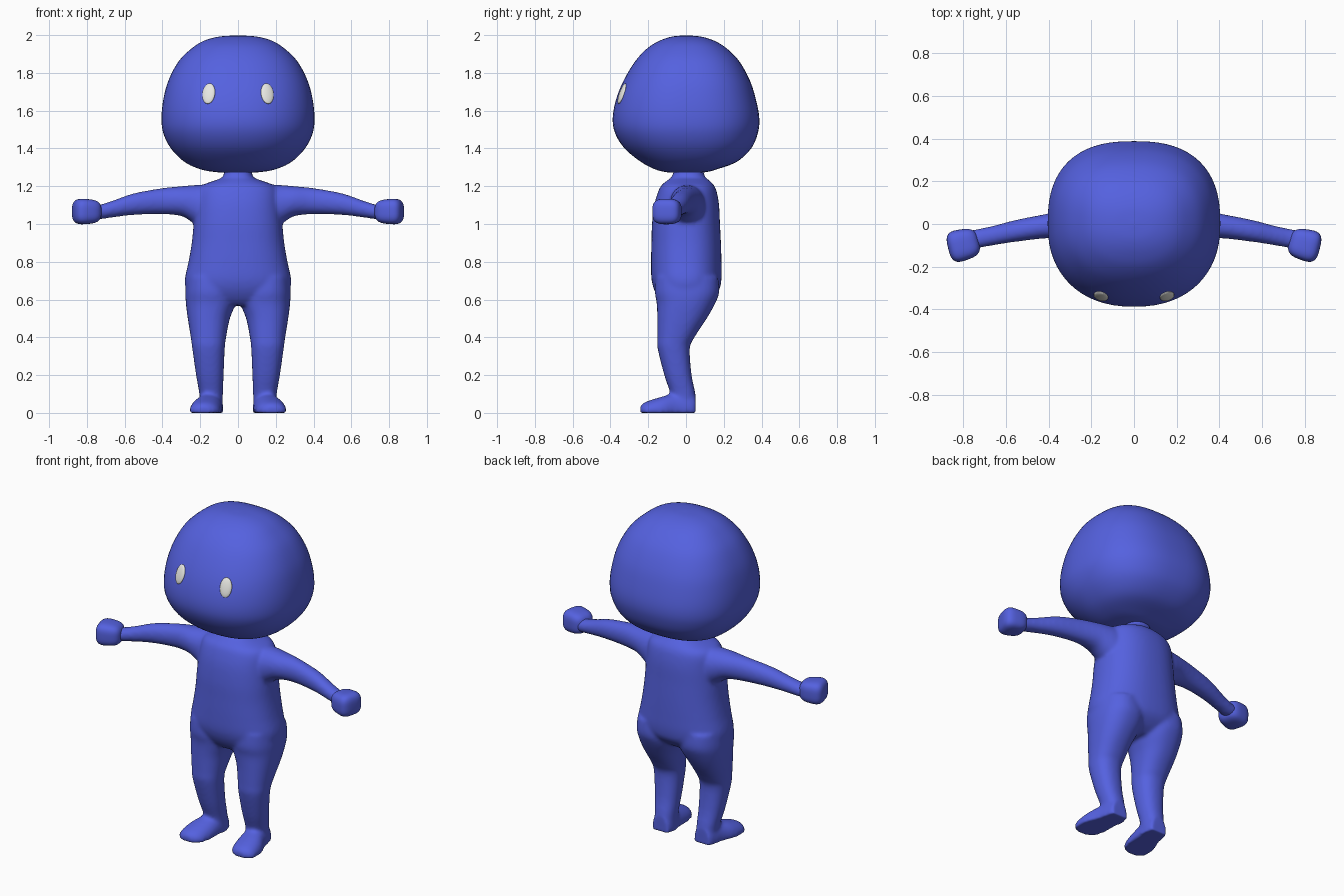
import bpy, bmesh, math
from mathutils import Vector, Matrix
from mathutils.bvhtree import BVHTree

if "Cube" in bpy.data.objects:
    bpy.data.objects.remove(bpy.data.objects["Cube"])


def material(name, rgb):
    m = bpy.data.materials.new(name)
    m.diffuse_color = (*rgb, 1)
    m.use_nodes = True
    m.node_tree.nodes["Principled BSDF"].inputs["Base Color"].default_value = m.diffuse_color
    return m


BLUE = material("blue skin", (0.09, 0.12, 0.74))
WHITE = material("eye white", (0.8, 0.8, 0.76))


def smooth_rows(rows, steps=5):
    """Catmull-Rom interpolation through the section rows."""
    pts = [Vector(r) for r in rows]
    out = []
    for i in range(len(pts) - 1):
        a, b = pts[max(i - 1, 0)], pts[i]
        c, d = pts[i + 1], pts[min(i + 2, len(pts) - 1)]
        for k in range(steps):
            t = k / steps
            out.append(0.5 * (2 * b + (c - a) * t + (2 * a - 5 * b + 4 * c - d) * t * t
                              + (3 * b - a - 3 * c + d) * t ** 3))
    return out + [pts[-1]]


def loft(bm, rows, place, e_neg=2.3, e_pos=2.3, n=48):
    """Rows are (t, u min, u max, v min, v max) rounded sections; place maps (t, u, v) to a point."""
    rings = []
    for t, u0, u1, v0, v1 in smooth_rows(rows):
        ring = []
        for i in range(n):
            c, s = (f(math.tau * i / n) for f in (math.cos, math.sin))
            e = 2 / (e_neg if s < 0 else e_pos)
            u = (u0 + u1) / 2 + (u1 - u0) / 2 * math.copysign(abs(c) ** e, c)
            v = (v0 + v1) / 2 + (v1 - v0) / 2 * math.copysign(abs(s) ** e, s)
            ring.append(bm.verts.new(place(t, u, v)))
        rings.append(ring)
    for a, b in zip(rings, rings[1:]):
        for i in range(n):
            j = (i + 1) % n
            bm.faces.new((a[i], a[j], b[j], b[i]))
    bm.faces.new(rings[0])
    bm.faces.new(rings[-1])


def finish(bm, name, mat):
    bmesh.ops.recalc_face_normals(bm, faces=bm.faces)
    for f in bm.faces:
        f.smooth = True
    me = bpy.data.meshes.new(name)
    bm.to_mesh(me)
    bm.free()
    me.materials.append(mat)
    ob = bpy.data.objects.new(name, me)
    bpy.context.collection.objects.link(ob)
    return ob


# Head: broad rounded block, fuller at the back
head_rows = [(1.27, .01, -.01, .01), (1.274, .11, -.10, .10), (1.29, .20, -.165, .165),
             (1.33, .285, -.24, .27), (1.40, .355, -.325, .345), (1.48, .395, -.375, .38),
             (1.56, .405, -.388, .388), (1.66, .395, -.37, .37), (1.76, .368, -.33, .338),
             (1.86, .315, -.27, .283), (1.93, .245, -.205, .215), (1.97, .18, -.14, .15),
             (1.992, .10, -.075, .08), (1.998, .01, -.01, .01)]
bm = bmesh.new()
loft(bm, [(z, -w, w, a, b) for z, w, a, b in head_rows],
     lambda t, u, v: (u, v, t), 2.25, 2.5, 64)
bmesh.ops.recalc_face_normals(bm, faces=bm.faces)
surface = BVHTree.FromBMesh(bm)
finish(bm, "head", BLUE)

# Eyes: shallow ovals set into the face
for side, name in ((-1, "eye_right"), (1, "eye_left")):
    hit, normal, _, _ = surface.ray_cast(Vector((side * .155, -1, 1.69)), Vector((0, 1, 0)))
    if normal.y > 0:
        normal = -normal
    bm = bmesh.new()
    bmesh.ops.create_uvsphere(bm, u_segments=24, v_segments=16, radius=1)
    turn = normal.to_track_quat('-Y', 'Z').to_matrix().to_4x4()
    bm.transform(Matrix.Translation(hit) @ turn @ Matrix.Diagonal((.035, .012, .057, 1)))
    finish(bm, name, WHITE)

# Body: torso, arms, legs and feet fused into one smooth skin
torso = [(.57, .20, -.11, .08), (.60, .25, -.14, .13), (.65, .275, -.168, .175),
         (.71, .281, -.183, .188), (.80, .262, -.185, .188), (.90, .245, -.183, .185),
         (1.0, .235, -.18, .18), (1.1, .225, -.168, .175), (1.17, .215, -.148, .163),
         (1.205, .19, -.13, .148), (1.23, .125, -.10, .125), (1.25, .08, -.075, .10),
         (1.30, .07, -.06, .09)]
# Arm sections along x: y range, z range
arm = [(.12, -.09, .10, 1.00, 1.20), (.20, -.09, .10, .985, 1.207), (.245, -.085, .09, 1.01, 1.205),
       (.30, -.08, .075, 1.042, 1.20), (.40, -.067, .05, 1.052, 1.19),
       (.55, -.083, .02, 1.048, 1.163), (.66, -.10, -.008, 1.035, 1.125),
       (.73, -.113, -.023, 1.025, 1.103), (.77, -.118, -.03, 1.022, 1.098)]
# Leg sections along z: x range, y range
leg = [(.03, .08, .20, -.07, .05), (.10, .08, .205, -.082, .05), (.20, .076, .222, -.115, .03),
       (.34, .07, .242, -.15, .02), (.40, .063, .25, -.152, .045), (.50, .043, .266, -.152, .11),
       (.58, .012, .276, -.155, .155), (.64, .01, .278, -.165, .176), (.72, .03, .27, -.16, .17)]
# Foot sections from toe to heel: x range, z range (cut flat on the ground)
foot = [(-.243, .15, .21, -.03, .035), (-.225, .115, .245, -.05, .052), (-.19, .095, .257, -.06, .067),
        (-.12, .083, .25, -.07, .088), (-.05, .08, .222, -.08, .105), (.02, .08, .206, -.08, .11),
        (.05, .09, .195, -.08, .10)]

bm = bmesh.new()
loft(bm, [(z, -w, w, a, b) for z, w, a, b in torso], lambda t, u, v: (u, v, t), 2.4, 2.3)
for s in (-1, 1):
    loft(bm, arm, lambda t, u, v: (s * t, u, v), 2.1, 2.1)
    loft(bm, leg, lambda t, u, v: (s * u, v, t))
    loft(bm, foot, lambda t, u, v: (s * u, t, max(v, 0)), 2.6, 2.2)
body = finish(bm, "body", BLUE)
remesh = body.modifiers.new("fuse", 'REMESH')
remesh.mode = 'VOXEL'
remesh.voxel_size = .01
remesh.use_smooth_shade = True
relax = body.modifiers.new("relax", 'SMOOTH')
relax.factor = .5
relax.iterations = 10

# Hands: rounded blocks narrowing to the wrist
for side, name in ((-1, "hand_right"), (1, "hand_left")):
    bm = bmesh.new()
    bmesh.ops.create_cube(bm, size=2)
    bmesh.ops.subdivide_edges(bm, edges=bm.edges, cuts=9, use_grid_fill=True)
    turn = Matrix.Rotation(math.radians(-14), 3, 'Z')
    for v in bm.verts:
        p = v.co / sum(abs(c) ** 3.2 for c in v.co) ** (1 / 3.2)
        taper = 1 + .1 * p.x
        p = turn @ Vector((p.x * .074, p.y * .073 * taper, p.z * .066 * taper))
        v.co = ((p.x + .80) * side, p.y - .097, p.z + 1.066)
    finish(bm, name, BLUE)
